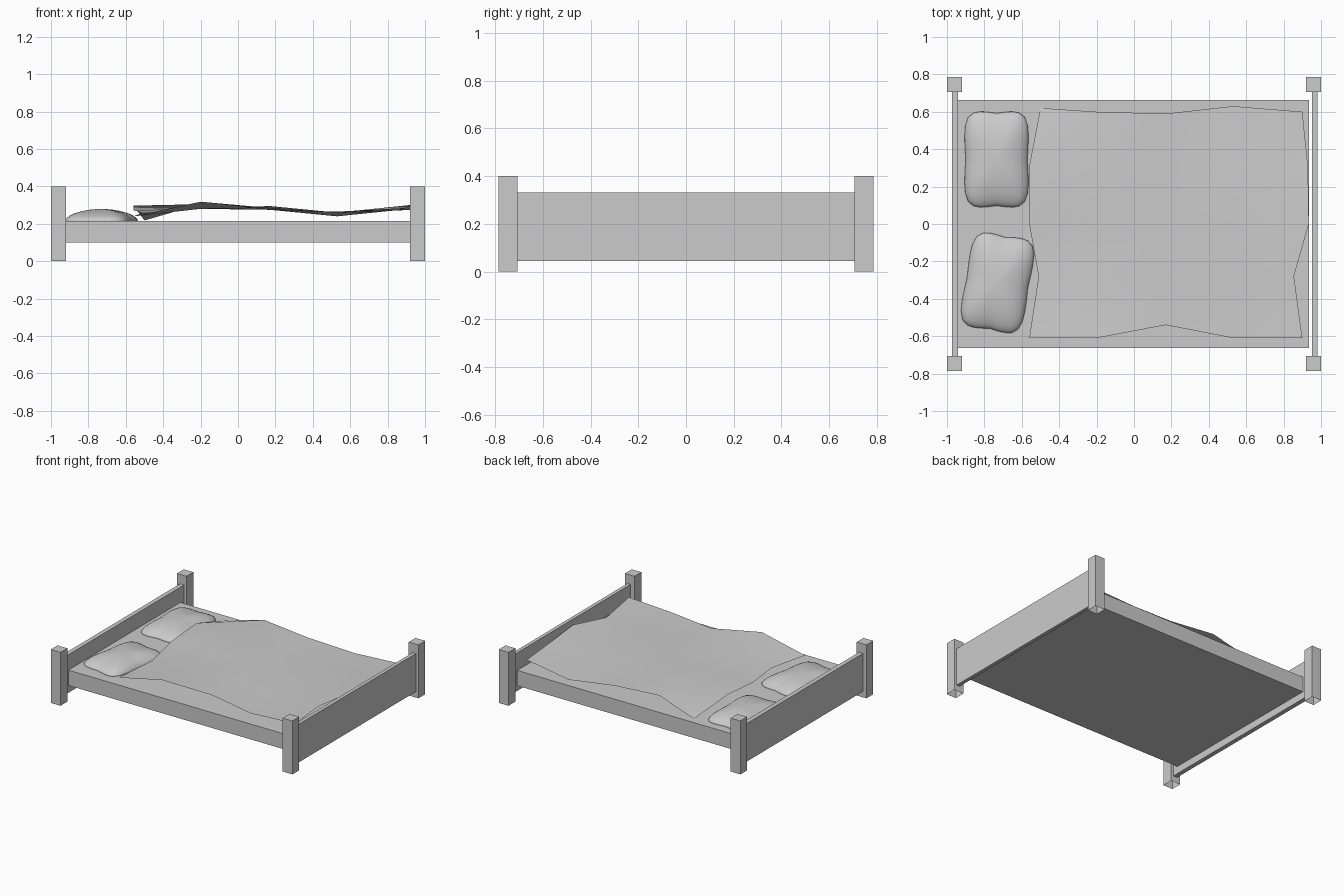
import bpy, bmesh, math

if "Cube" in bpy.data.objects:
    bpy.data.objects.remove(bpy.data.objects["Cube"])


def finish(name, bm, smooth=False):
    me = bpy.data.meshes.new(name)
    bm.to_mesh(me)
    bm.free()
    if smooth:
        for p in me.polygons:
            p.use_smooth = True
    ob = bpy.data.objects.new(name, me)
    bpy.context.collection.objects.link(ob)
    return ob


def box(name, lo, hi, open_bottom=False):
    bm = bmesh.new()
    bmesh.ops.create_cube(bm, size=1)
    for v in bm.verts:
        v.co = [(a + b) / 2 + c * (b - a) for a, b, c in zip(lo, hi, v.co)]
    if open_bottom:
        bm.normal_update()
        bmesh.ops.delete(bm, geom=[f for f in bm.faces if f.normal.z < -0.9],
                         context='FACES_ONLY')
    return finish(name, bm)


def pillow(name, loc, angle, hx=0.17, hy=0.255, h=0.064):
    # sphere squared off into a cushion with slightly bulging corners
    bm = bmesh.new()
    bmesh.ops.create_uvsphere(bm, u_segments=40, v_segments=18, radius=1)
    n = 5
    for v in bm.verts:
        x, y, z = v.co
        r = math.hypot(x, y)
        if r > 1e-6:
            c, s = x / r, y / r
            k = (abs(c) ** n + abs(s) ** n) ** (-1 / n)
            k *= 0.97 + 0.05 * abs(2 * c * s)
            x, y = c * k * r, s * k * r
        z = h * z ** 1.15 if z > 0 else 0.5 * h * z
        v.co = (x * hx, y * hy, z)
    ob = finish(name, bm, True)
    ob.location = loc
    ob.rotation_euler = (0, 0, angle)
    return ob


# corner posts
for xn, x in (("head", -0.96), ("foot", 0.96)):
    for yn, y in (("front", -0.745), ("back", 0.745)):
        box(f"{xn}_{yn}_post", (x - 0.04, y - 0.04, 0), (x + 0.04, y + 0.04, 0.4), True)

# end boards and mattress
box("headboard", (-0.973, -0.705, 0.045), (-0.94, 0.705, 0.33))
box("footboard", (0.953, -0.705, 0.045), (0.98, 0.705, 0.33))
box("mattress", (-0.945, -0.663, 0.1), (0.935, 0.663, 0.215))

# pillows
pillow("back_pillow", (-0.735, 0.345, 0.215), 0)
pillow("front_pillow", (-0.73, -0.315, 0.215), -0.17)

# rumpled blanket: 5 x 5 sheet, rows from front to back
xs = (-0.56, -0.2, 0.17, 0.53, 0.9)
ys = (-0.61, -0.28, 0, 0.31, 0.6)
zs = ((.24, .318, .275, .265, .285),
      (.258, .28, .285, .26, .272),
      (.273, .28, .295, .26, .302),
      (.297, .28, .285, .255, .275),
      (.218, .305, .275, .24, .278))
dx = {(0, 1): .05, (0, 4): .06, (4, 1): -.045, (4, 2): .035, (4, 3): .03}
dy = {(2, 0): .07, (2, 4): -.01, (3, 4): .03, (0, 4): .02}
bm = bmesh.new()
g = [[bm.verts.new((xs[i] + dx.get((i, j), 0), ys[j] + dy.get((i, j), 0), zs[j][i]))
      for i in range(5)] for j in range(5)]
for j in range(4):
    for i in range(4):
        bm.faces.new((g[j][i], g[j][i + 1], g[j + 1][i + 1], g[j + 1][i]))
finish("blanket", bm, True)
